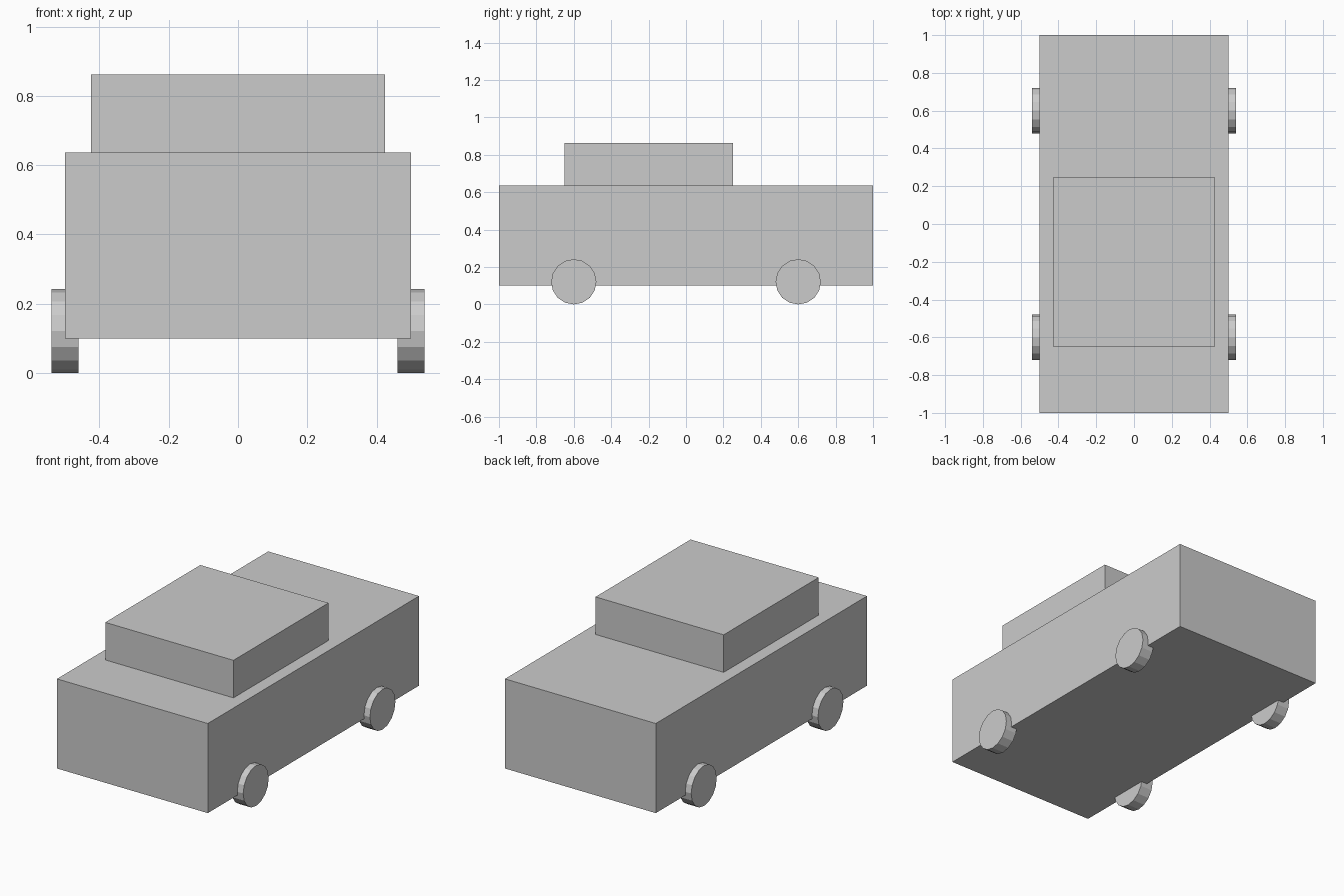
import bpy
from math import pi

if "Cube" in bpy.data.objects:
    bpy.data.objects.remove(bpy.data.objects["Cube"])


def box(name, lo, hi):
    """Box spanning two opposite corners."""
    centre = [(a + b) / 2 for a, b in zip(lo, hi)]
    bpy.ops.mesh.primitive_cube_add(size=1, location=centre)
    ob = bpy.context.object
    ob.name = name
    ob.scale = [b - a for a, b in zip(lo, hi)]
    bpy.ops.object.transform_apply(location=False, rotation=False, scale=True)
    return ob


def wheel(name, x, y, radius=0.121, width=0.078):
    """16-sided flat-shaded wheel with its axle along x."""
    bpy.ops.mesh.primitive_cylinder_add(vertices=16, radius=radius, depth=width,
                                        location=(x, y, radius),
                                        rotation=(0, pi / 2, 0))
    bpy.context.object.name = name


# Main body and cabin
box("car_body", (-0.5, -1, 0.1), (0.5, 1, 0.637))
box("cabin", (-0.425, -0.65, 0.637), (0.425, 0.25, 0.862))

# Wheels, half sunk into the body sides
for end, y in (("front", -0.6), ("rear", 0.6)):
    for side, x in (("left", -0.5), ("right", 0.5)):
        wheel(f"{end}_{side}_wheel", x, y)
